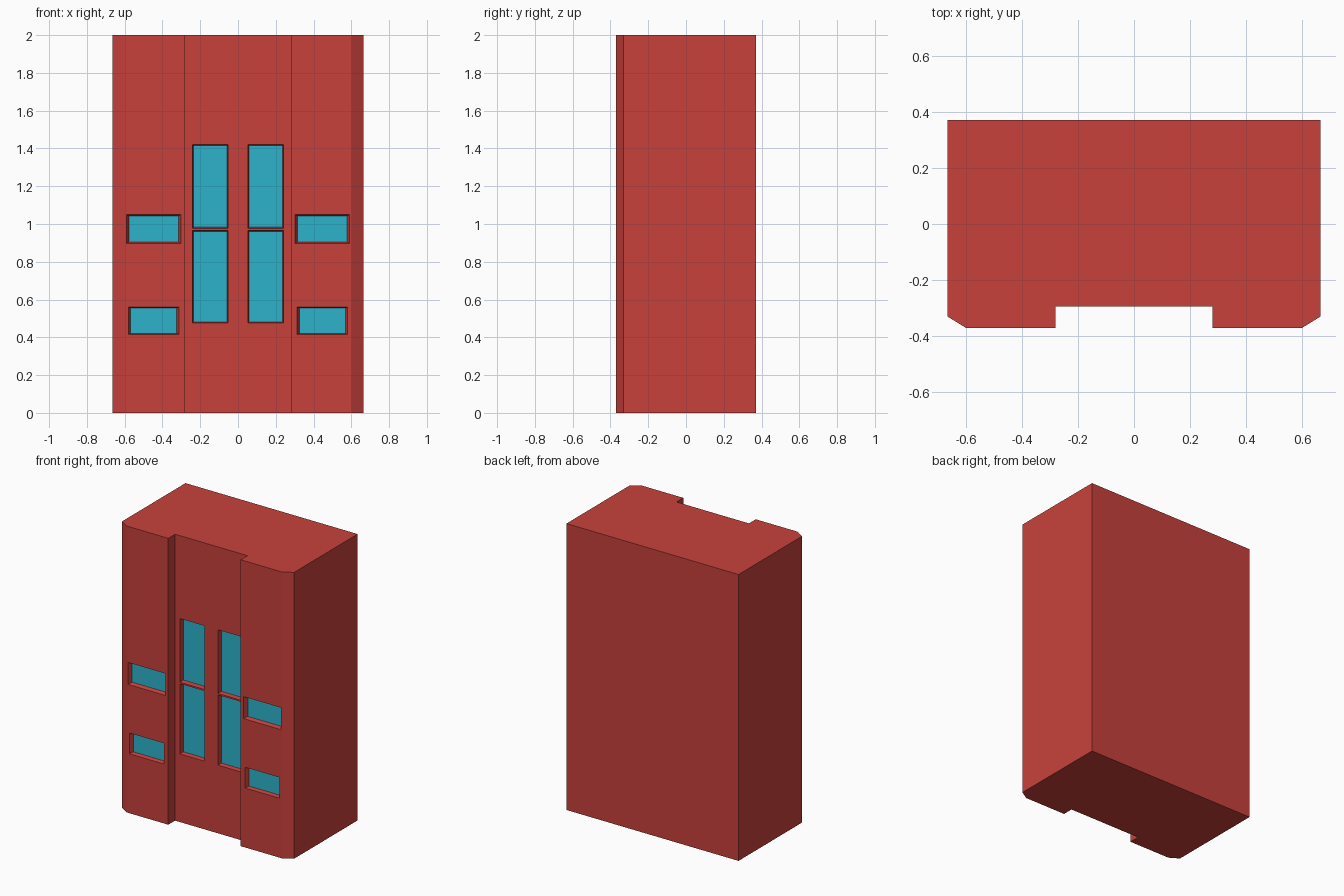
import bpy, bmesh

if "Cube" in bpy.data.objects:
    bpy.data.objects.remove(bpy.data.objects["Cube"])


def material(name, color):
    m = bpy.data.materials.new(name)
    m.diffuse_color = color
    m.use_nodes = True
    m.node_tree.nodes["Principled BSDF"].inputs["Base Color"].default_value = m.diffuse_color
    return m


RED = material("red_wall", (0.58, 0.053, 0.045, 1))
BLUE = material("blue_glass", (0.026, 0.45, 0.6, 1))


def add_object(name, bm, mat):
    bmesh.ops.recalc_face_normals(bm, faces=bm.faces[:])
    me = bpy.data.meshes.new(name)
    bm.to_mesh(me)
    bm.free()
    me.materials.append(mat)
    ob = bpy.data.objects.new(name, me)
    bpy.context.collection.objects.link(ob)
    return ob


def loft(bm, a, b):
    """Closed solid between two matching point loops."""
    va, vb = [bm.verts.new(p) for p in a], [bm.verts.new(p) for p in b]
    bm.faces.new(va)
    bm.faces.new(vb)
    for i in range(len(va)):
        j = (i + 1) % len(va)
        bm.faces.new((va[i], va[j], vb[j], vb[i]))


def rect(x0, x1, z0, z1, y):
    return [(x0, y, z0), (x1, y, z0), (x1, y, z1), (x0, y, z1)]


# Tower block: plan profile with chamfered corners and a recessed bay
SIDE, BAY = -0.37, -0.295
half = [(0.28, BAY), (0.28, SIDE), (0.60, SIDE), (0.665, -0.33), (0.665, 0.37)]
plan = half + [(-x, y) for x, y in reversed(half)]
bm = bmesh.new()
loft(bm, [(x, y, 0) for x, y in plan], [(x, y, 2) for x, y in plan])
building = add_object("building", bm, RED)

# Windows: opening x0, x1, z0, z1, taper in x and z, wall plane
windows = [
    (0.303, 0.59, 0.897, 1.05, 0.012, 0.008, SIDE),
    (0.313, 0.58, 0.415, 0.56, 0.012, 0.006, SIDE),
    (0.052, 0.242, 0.977, 1.421, 0.006, 0.006, BAY),
    (0.052, 0.242, 0.476, 0.966, 0.006, 0.006, BAY),
]
DEPTH = 0.03
cut, panes = bmesh.new(), bmesh.new()
for x0, x1, z0, z1, tx, tz, y in windows:
    for s in (1, -1):
        a, b = sorted((s * x0, s * x1))
        # Tapered reveal, carried slightly in front of the wall
        k = 0.005 / DEPTH
        front = rect(a - k * tx, b + k * tx, z0 - k * tz, z1 + k * tz, y - 0.005)
        back = rect(a + tx, b - tx, z0 + tz, z1 - tz, y + DEPTH)
        loft(cut, front, back)
        # Glass pane set in the back of the reveal
        pane = (a + tx, b - tx, z0 + tz, z1 - tz)
        loft(panes, rect(*pane, y + DEPTH - 0.002), rect(*pane, y + DEPTH + 0.008))

cutter = add_object("window_cutter", cut, RED)
cutter.hide_render = True
cutter.hide_set(True)
add_object("window_glass", panes, BLUE)

mod = building.modifiers.new("window_openings", 'BOOLEAN')
mod.operation = 'DIFFERENCE'
mod.solver = 'EXACT'
mod.object = cutter
